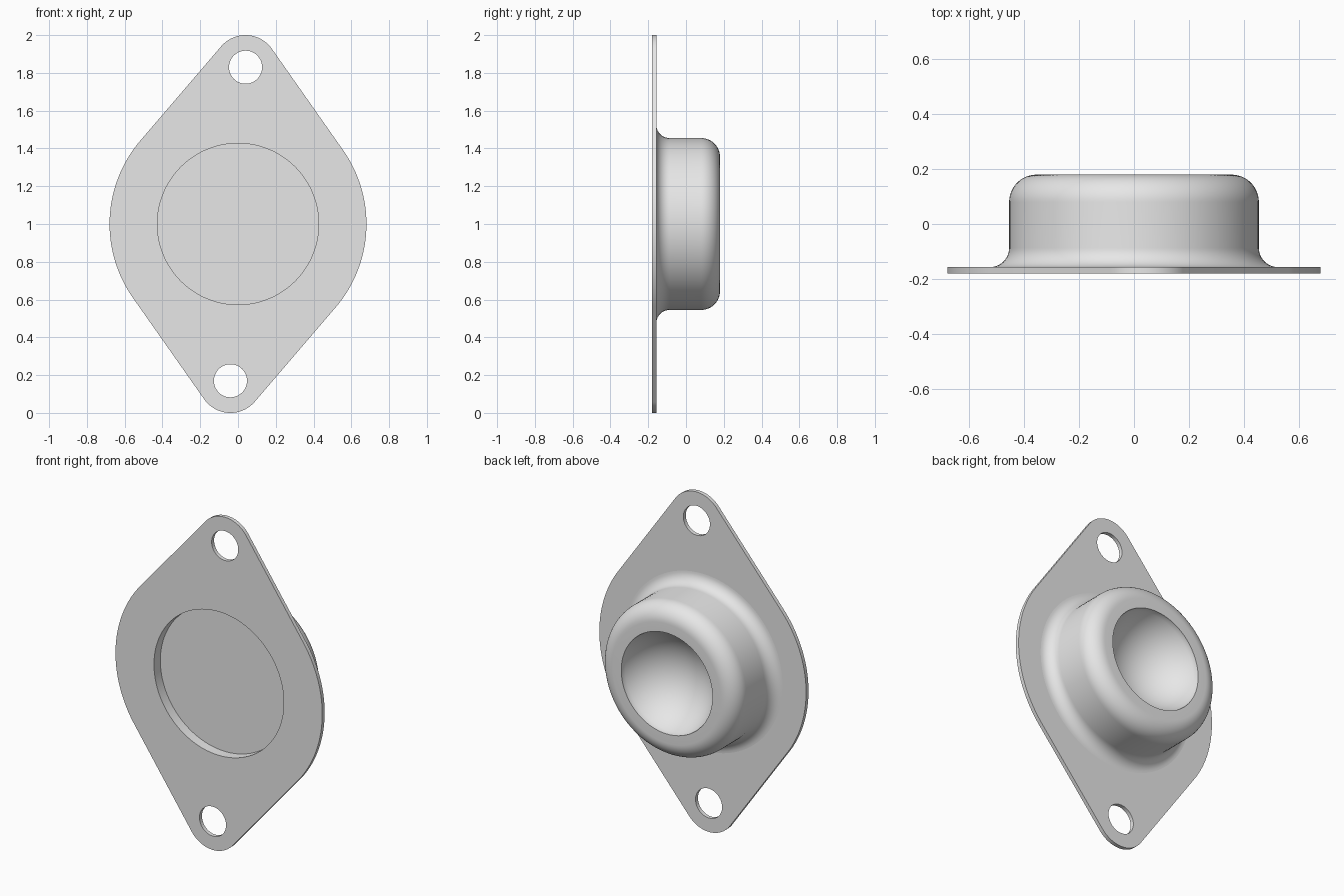
import bpy
import bmesh
from math import sin, cos, pi, tau, asin
from mathutils import Vector

cube = bpy.data.objects.get("Cube")
if cube:
    bpy.data.objects.remove(cube, do_unlink=True)

grey = bpy.data.materials.new("light_grey_metal")
grey.use_nodes = True
colour = (0.8, 0.8, 0.8, 1)
grey.diffuse_color = colour
grey.node_tree.nodes["Principled BSDF"].inputs["Base Color"].default_value = colour

SEGMENTS = 96
CENTRE_Z = 1.0
FRONT, BACK = -0.18, -0.157      # plate faces along y
RECESS_R, RECESS_Y = 0.427, -0.12
EAR = Vector((0.04, 0.83))       # upper ear centre relative to the middle
EAR_R, HOLE_R, PLATE_R = 0.17, 0.0875, 0.68


def finish(bm, name):
    """Turn a bmesh into a smooth-shaded object with sharp edges kept."""
    bmesh.ops.remove_doubles(bm, verts=bm.verts, dist=0.00005)
    bmesh.ops.recalc_face_normals(bm, faces=bm.faces)
    mesh = bpy.data.meshes.new(name)
    bm.to_mesh(mesh)
    bm.free()
    mesh.materials.append(grey)
    obj = bpy.data.objects.new(name, mesh)
    bpy.context.collection.objects.link(obj)
    obj.location.z = CENTRE_Z
    bpy.ops.object.select_all(action='DESELECT')
    obj.select_set(True)
    bpy.context.view_layer.objects.active = obj
    bpy.ops.object.shade_smooth_by_angle(angle=pi / 6)
    return obj


def circle(centre, radius, count):
    return [centre + radius * Vector((cos(tau * i / count), sin(tau * i / count)))
            for i in range(count)]


def hull_outline(circles, count):
    """Outline of a belt stretched round the given circles."""
    points = []
    for i in range(count):
        n = Vector((cos(tau * i / count), sin(tau * i / count)))
        c, r = max(circles, key=lambda item: item[0].dot(n) + item[1])
        points.append(c + n * r)
    return points


def arc(cx, cy, radius, start, end, steps):
    return [(cx + radius * cos(start + (end - start) * i / steps),
             cy + radius * sin(start + (end - start) * i / steps))
            for i in range(steps + 1)]


# Flange plate: two ears blended into a round middle, with three holes
middle = Vector((0, 0))
loops = [hull_outline([(middle, PLATE_R), (EAR, EAR_R), (-EAR, EAR_R)], 2 * SEGMENTS),
         circle(middle, RECESS_R, SEGMENTS),
         circle(EAR, HOLE_R, SEGMENTS // 2),
         circle(-EAR, HOLE_R, SEGMENTS // 2)]
bm = bmesh.new()
for loop in loops:
    verts = [bm.verts.new((p.x, FRONT, p.y)) for p in loop]
    for a, b in zip(verts, verts[1:] + verts[:1]):
        bm.edges.new((a, b))
bmesh.ops.triangle_fill(bm, edges=bm.edges[:], use_beauty=True, normal=(0, -1, 0))
extruded = bmesh.ops.extrude_face_region(bm, geom=bm.faces[:], use_keep_orig=True)
bmesh.ops.translate(bm, vec=(0, BACK - FRONT, 0),
                    verts=[v for v in extruded["geom"] if isinstance(v, bmesh.types.BMVert)])
finish(bm, "flange_plate")

# Cup: recess floor, flared foot, straight wall, rounded rim and bowl
WALL_R, TOP, FOOT, RIM = 0.455, 0.18, 0.07, 0.1
BOWL_R, BOWL_DEPTH, LIP = 0.30, 0.22, 0.01
sphere_r = (BOWL_R ** 2 + BOWL_DEPTH ** 2) / (2 * BOWL_DEPTH)
sphere_y = TOP - LIP - BOWL_DEPTH + sphere_r
half = asin(BOWL_R / sphere_r)
profile = [(0, RECESS_Y), (RECESS_R, RECESS_Y), (RECESS_R, BACK)]
profile += arc(WALL_R + FOOT, BACK + FOOT, FOOT, 1.5 * pi, pi, 10)
profile += arc(WALL_R - RIM, TOP - RIM, RIM, 0, pi / 2, 12)
profile += [(BOWL_R, TOP)]
profile += arc(0, sphere_y, sphere_r, -pi / 2 + half, -pi / 2, 20)

bm = bmesh.new()
verts = [bm.verts.new((r, y, 0)) for r, y in profile]
edges = [bm.edges.new(pair) for pair in zip(verts, verts[1:])]
bmesh.ops.spin(bm, geom=verts + edges, cent=(0, 0, 0), axis=(0, 1, 0),
               angle=tau, steps=SEGMENTS, use_merge=False)
finish(bm, "cup")
